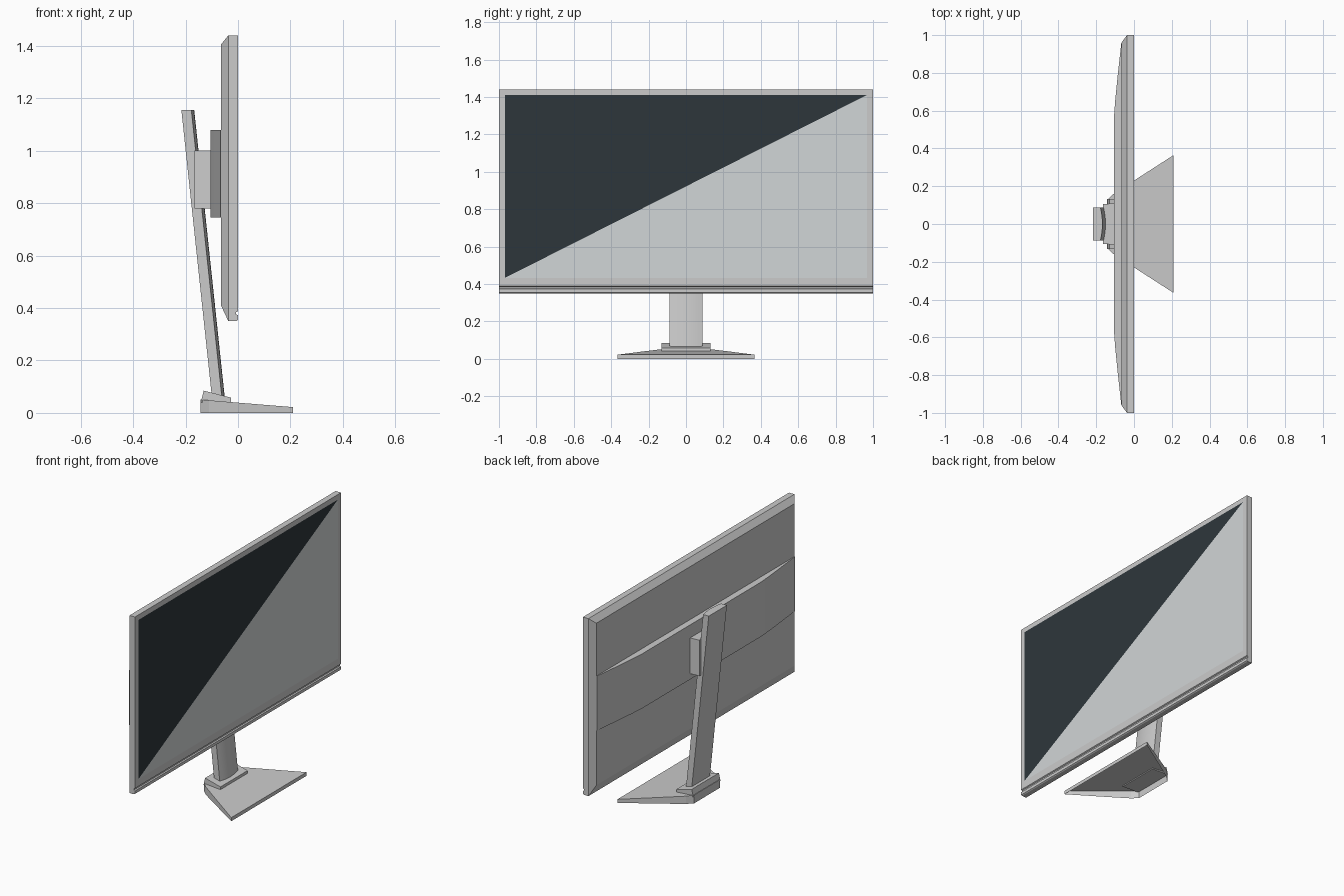
import bpy, bmesh

if "Cube" in bpy.data.objects:
    bpy.data.objects.remove(bpy.data.objects["Cube"])


def loft(name, rings, caps=(True, True), smooth=False):
    """Skin a list of equal-length closed rings, optionally capping the ends."""
    bm = bmesh.new()
    vr = [[bm.verts.new(p) for p in ring] for ring in rings]
    n = len(vr[0])
    for a, b in zip(vr, vr[1:]):
        for i in range(n):
            j = (i + 1) % n
            bm.faces.new((a[i], a[j], b[j], b[i]))
    for use, ring in zip(caps, (vr[0], vr[-1])):
        if use:
            bm.faces.new(ring)
    bmesh.ops.recalc_face_normals(bm, faces=bm.faces)
    me = bpy.data.meshes.new(name)
    bm.to_mesh(me)
    bm.free()
    ob = bpy.data.objects.new(name, me)
    bpy.context.collection.objects.link(ob)
    if smooth:
        bpy.ops.object.select_all(action='DESELECT')
        ob.select_set(True)
        bpy.context.view_layer.objects.active = ob
        bpy.ops.object.shade_smooth_by_angle()
    return ob


def side_prism(name, xz, half):
    """Extrude an x-z profile across the width."""
    return loft(name, [[(x, y, z) for x, z in xz] for y in (-half, half)])


def plan_prism(name, half_xy, z0, z1, smooth=False):
    """Extrude a plan outline, given for +y and mirrored, between two heights."""
    xy = half_xy + [(x, -y) for x, y in reversed(half_xy)]
    return loft(name, [[(x, y, z) for x, y in xy] for z in (z0, z1)], smooth=smooth)


def rect(x, half, z0, z1):
    return [(x, -half, z0), (x, half, z0), (x, half, z1), (x, -half, z1)]


# Front bezel slab, with a groove along the lower front edge
side_prism("front_bezel", [(-0.037, 0.35), (-0.006, 0.35), (0, 0.354), (0, 0.372),
                           (-0.007, 0.376), (-0.007, 0.384), (0, 0.388),
                           (0, 1.44), (-0.037, 1.44)], 1.0)

# Tapered back cover
loft("back_cover", [rect(-0.037, 1.0, 0.35, 1.44), rect(-0.065, 0.962, 0.41, 1.405)],
     caps=(False, True))

# Raised band across the back, tapering toward the sides
plan_prism("back_band", [(-0.06, 0.965), (-0.067, 0.96), (-0.088, 0.77), (-0.099, 0.66),
                         (-0.105, 0.58)], 0.745, 1.08, smooth=True)

# Screen: two triangles, the upper one dark
me = bpy.data.meshes.new("screen")
me.from_pydata([(0.0012, -0.967, 0.433), (0.0012, 0.967, 0.433),
                (0.0012, 0.967, 1.41), (0.0012, -0.967, 1.41)], [],
               [(0, 1, 2), (0, 2, 3)])
for label, col in (("panel_grey", (0.64, 0.67, 0.68, 1)), ("panel_dark", (0.027, 0.037, 0.044, 1))):
    mat = bpy.data.materials.new(label)
    mat.diffuse_color = col
    mat.use_nodes = True
    mat.node_tree.nodes["Principled BSDF"].inputs["Base Color"].default_value = mat.diffuse_color
    me.materials.append(mat)
me.polygons[1].material_index = 1
bpy.context.collection.objects.link(bpy.data.objects.new("screen", me))

# Mount block between band and arm
loft("mount_block", [rect(-0.165, 0.105, 0.78, 1.0), rect(-0.10, 0.11, 0.78, 1.0)])

# Leaning arm with a gently bowed front
front = [(0.038 + 0.011 * (1 - t * t), 0.088 * t) for t in (1, 0.75, 0.5, 0.25, 0, -0.25, -0.5, -0.75, -1)]
section = [(0, -0.088), (0, 0.088)] + front
loft("stand_arm", [[(x0 + x, y, z) for x, y in section]
                   for x0, z in ((-0.098, 0.045), (-0.216, 1.155))], smooth=True)

# Collar around the arm foot
side_prism("foot_collar", [(-0.142, 0.04), (-0.131, 0.085), (-0.027, 0.058), (-0.027, 0.035)], 0.132)

# Base: hollow flared foot, open underneath
plan = [(0.21, 0.365), (0.0, 0.23), (-0.11, 0.158), (-0.143, 0.125)]
plan += [(x, -y) for x, y in reversed(plan)]
loft("base_foot", [[(x, y, 0.0) for x, y in plan],
                   [(x, y, 0.039 - 0.081 * x) for x, y in plan]], caps=(False, True))
